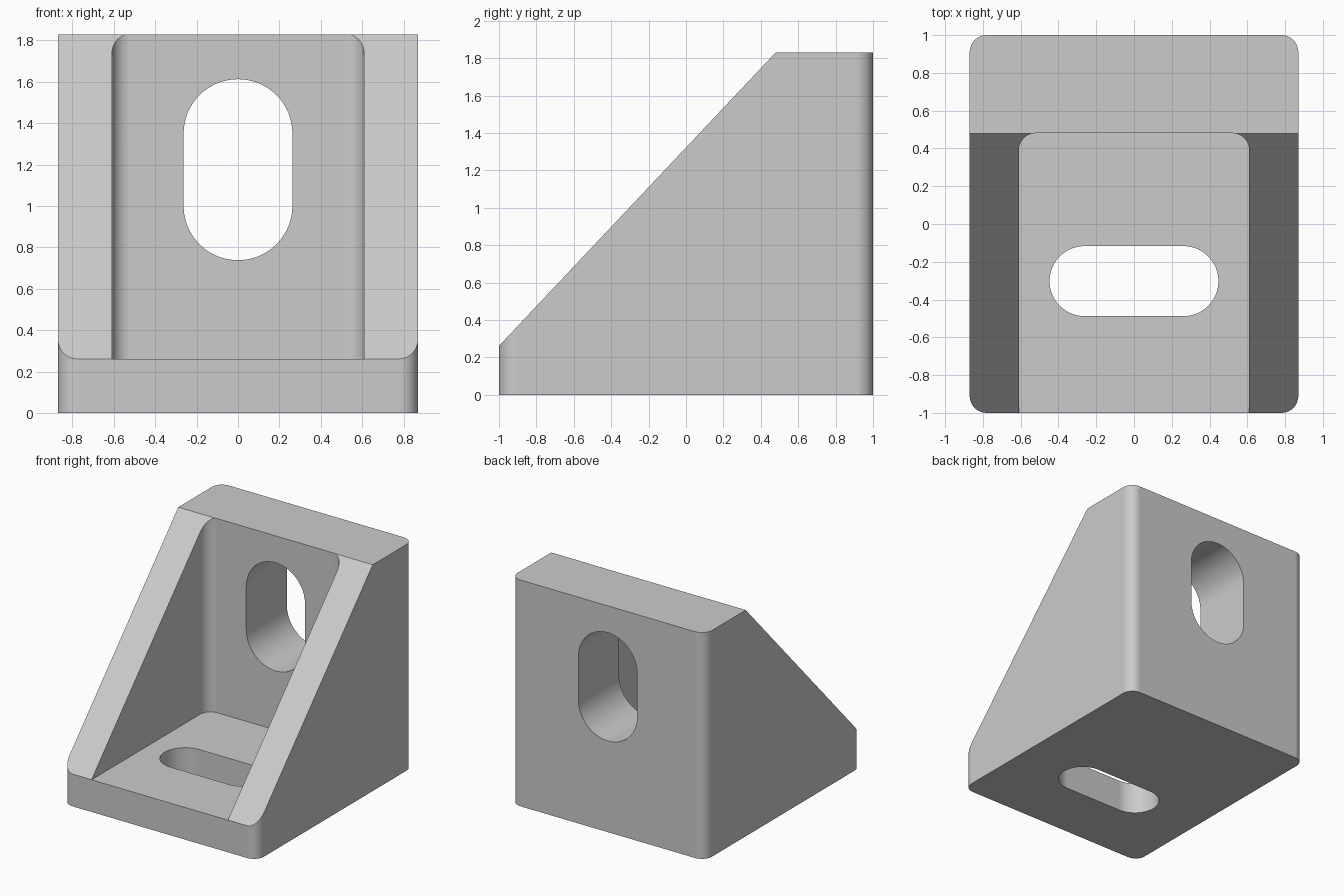
import bpy
from math import cos, sin, pi

if "Cube" in bpy.data.objects:
    bpy.data.objects.remove(bpy.data.objects["Cube"], do_unlink=True)

HALF_W, HEIGHT = 0.87, 1.83
FLOOR, WALL = 0.26, 0.481        # floor top, wall front
POCKET = 0.61                    # half width between the gussets
FILLET = 0.09


def rounded_rect(u0, u1, v0, v1, r, steps):
    """Counter-clockwise rounded rectangle outline."""
    centres = [(u1 - r, v1 - r), (u0 + r, v1 - r), (u0 + r, v0 + r), (u1 - r, v0 + r)]
    points = []
    for i, (cu, cv) in enumerate(centres):
        for k in range(steps + 1):
            a = (i + k / steps) * pi / 2
            p = (cu + r * cos(a), cv + r * sin(a))
            if not points or max(abs(p[0] - points[-1][0]), abs(p[1] - points[-1][1])) > 1e-5:
                points.append(p)
    return points


def prism(name, outline, axis, low, high):
    """Extrude an outline along x, y or z."""
    place = {"x": lambda u, v, w: (w, u, v),
             "y": lambda u, v, w: (u, w, v),
             "z": lambda u, v, w: (u, v, w)}[axis]
    n = len(outline)
    verts = [place(u, v, w) for w in (low, high) for u, v in outline]
    faces = [list(range(n))[::-1], list(range(n, 2 * n))]
    faces += [[i, (i + 1) % n, (i + 1) % n + n, i + n] for i in range(n)]
    if axis == "y":
        faces = [f[::-1] for f in faces]
    mesh = bpy.data.meshes.new(name)
    mesh.from_pydata(verts, [], faces)
    obj = bpy.data.objects.new(name, mesh)
    bpy.context.collection.objects.link(obj)
    return obj


# Block with rounded vertical edges
bracket = prism("angle_bracket", rounded_rect(-HALF_W, HALF_W, -1, 1, FILLET, 10), "z", 0, HEIGHT)

# Sloping cut that shapes the gussets, continued past the block on both ends
slope = (HEIGHT - FLOOR) / (WALL + 1)
ext = 0.3
start, lift = WALL - 0.002, 0.001
wedge = [(-1 - ext, FLOOR + lift - slope * ext),
         (start + ext, HEIGHT + slope * ext), (-1 - ext, HEIGHT + slope * ext)]

cutters = [
    prism("slope_cutter", wedge, "x", -1.5, 1.5),
    # Pocket between the gussets, with rounded inner corners
    prism("pocket_cutter", rounded_rect(-POCKET, POCKET, -1.5, WALL, FILLET, 10), "z", FLOOR, 2.5),
    # Upright slot in the wall
    prism("wall_slot_cutter", rounded_rect(-0.263, 0.263, 0.738, 1.613, 0.263, 16), "y", 0.2, 1.4),
    # Sideways slot in the floor
    prism("floor_slot_cutter", rounded_rect(-0.447, 0.447, -0.488, -0.117, 0.1855, 16), "z", -0.3, 0.5),
]

bpy.ops.object.select_all(action="DESELECT")
bpy.context.view_layer.objects.active = bracket
bracket.select_set(True)
for cutter in cutters:
    cutter.hide_render = True
    mod = bracket.modifiers.new(cutter.name, "BOOLEAN")
    mod.operation, mod.solver, mod.object = "DIFFERENCE", "EXACT", cutter
    bpy.ops.object.modifier_apply(modifier=mod.name)
    bpy.data.objects.remove(cutter, do_unlink=True)

# Smooth fillets, flat large faces
bpy.ops.object.shade_smooth_by_angle(angle=pi / 6)
weighted = bracket.modifiers.new("weighted_normals", "WEIGHTED_NORMAL")
weighted.keep_sharp = True

# Plain grey metal
grey = bpy.data.materials.new("grey_metal")
grey.use_nodes = True
colour = (0.6, 0.6, 0.6, 1)
grey.diffuse_color = colour
grey.node_tree.nodes["Principled BSDF"].inputs["Base Color"].default_value = colour
bracket.data.materials.clear()
bracket.data.materials.append(grey)
